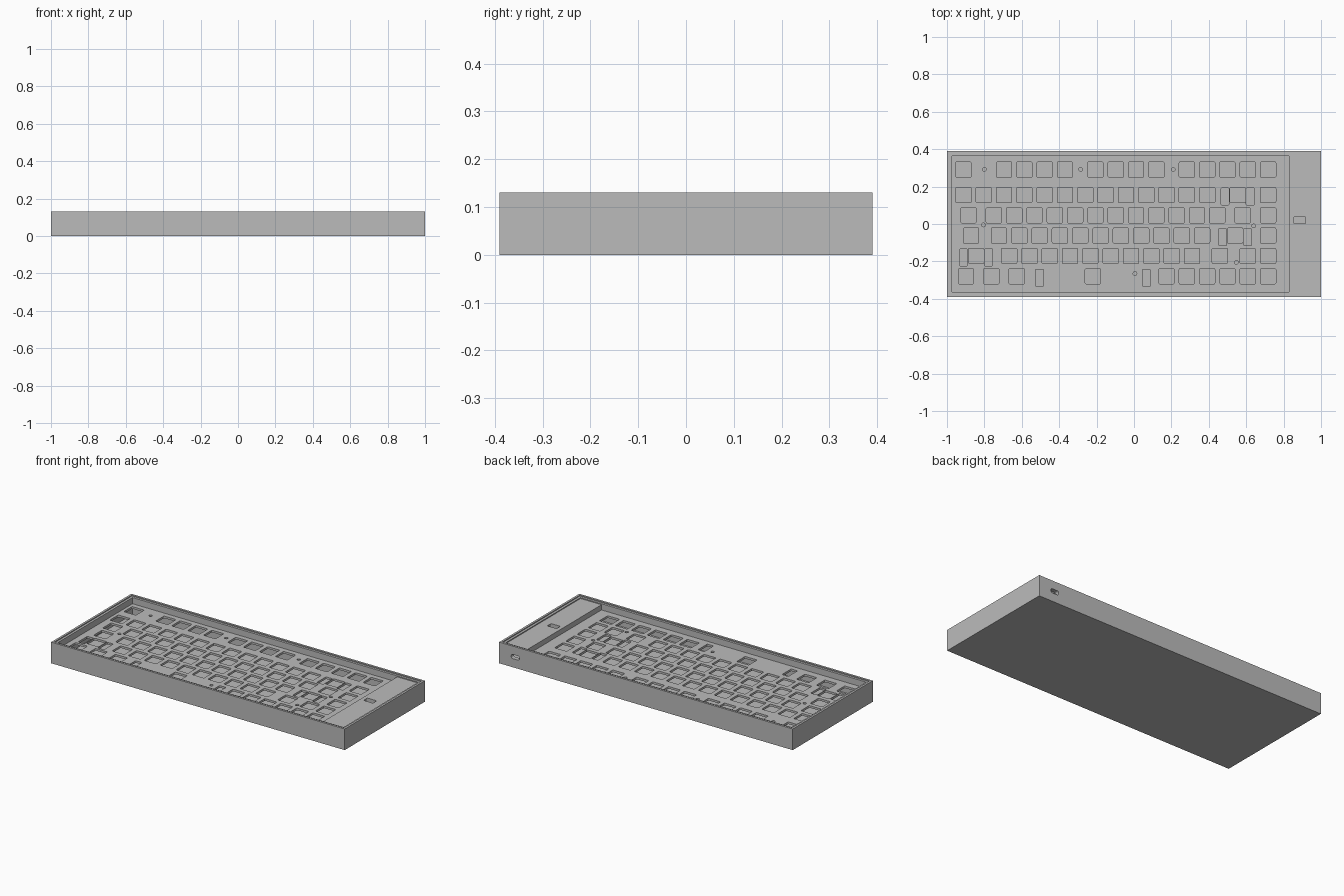
import bpy
import bmesh
from mathutils import Matrix

cube = bpy.data.objects.get("Cube")
if cube:
    bpy.data.objects.remove(cube, do_unlink=True)

UNIT = 0.1086            # key pitch
FIRST_X = -0.912         # centre of the first key column
FLOOR, PLATE_LOW, PLATE_TOP, PANEL_TOP, TOP = 0.02, 0.073, 0.086, 0.118, 0.13

grey = bpy.data.materials.new("grey plastic")
grey.use_nodes = True
grey.diffuse_color = (0.5, 0.5, 0.5, 1)
grey.node_tree.nodes["Principled BSDF"].inputs["Base Color"].default_value = (0.5, 0.5, 0.5, 1)


def make_object(name, bm):
    bmesh.ops.recalc_face_normals(bm, faces=bm.faces)
    mesh = bpy.data.meshes.new(name)
    bm.to_mesh(mesh)
    bm.free()
    mesh.materials.append(grey)
    obj = bpy.data.objects.new(name, mesh)
    bpy.context.collection.objects.link(obj)
    return obj


def add_box(bm, centre, size, axis=2, radius=0.0):
    """Box whose edges along one axis may be rounded."""
    scale = Matrix.Diagonal((*size, 1))
    verts = bmesh.ops.create_cube(bm, size=1, matrix=Matrix.Translation(centre) @ scale)["verts"]
    if radius:
        edges = {e for v in verts for e in v.link_edges}
        along = [e for e in edges
                 if abs((e.verts[0].co - e.verts[1].co)[axis]) > 1e-5]
        bmesh.ops.bevel(bm, geom=along, offset=radius, segments=3, profile=0.5, affect='EDGES')


def cut(target, name, bm):
    cutter = make_object(name, bm)
    cutter.hide_render = True
    cutter.hide_set(True)
    mod = target.modifiers.new(name, 'BOOLEAN')
    mod.operation = 'DIFFERENCE'
    mod.solver = 'EXACT'
    mod.object = cutter


# Case: nested rectangular rings, outside bottom to inside floor
bm = bmesh.new()
rings = []
for inset, z in [(0, 0), (0, TOP), (0.013, TOP), (0.013, 0.124), (0.027, 0.124), (0.027, FLOOR)]:
    hx, hy = 1 - inset, 0.39 - inset
    rings.append([bm.verts.new((sx * hx, sy * hy, z))
                  for sx, sy in ((-1, -1), (1, -1), (1, 1), (-1, 1))])
for low, high in zip(rings, rings[1:]):
    for i in range(4):
        j = (i + 1) % 4
        bm.faces.new((low[i], low[j], high[j], high[i]))
bm.faces.new(rings[0])
bm.faces.new(rings[-1])
case = make_object("case", bm)

# Cable port through the back wall
bm = bmesh.new()
add_box(bm, (0.89, 0.38, 0.066), (0.056, 0.08, 0.026), axis=1, radius=0.011)
cut(case, "port_cutter", bm)

# Switch plate
bm = bmesh.new()
add_box(bm, (-0.07, 0, (PLATE_LOW + PLATE_TOP) / 2), (1.81, 0.73, PLATE_TOP - PLATE_LOW))
plate = make_object("switch_plate", bm)

# Key columns of every row, in key units
rows = [
    (1.25, [0, 2, 3, 4, 5, 6.5, 7.5, 8.5, 9.5, 11, 12, 13, 14, 15]),
    (0, [*range(13), 13.5, 15]),
    (-1, [0.25, *(1.5 + i for i in range(12)), 13.75, 15]),
    (-2, [0.375, *(1.75 + i for i in range(11)), 13.375, 15]),
    (-3, [0.625, *(2.25 + i for i in range(10)), 12.625, 14, 15]),
    (-4, [0.125, 1.375, 2.625, 6.375, *range(10, 16)]),
]
# Wide keys: column, row, stabiliser distance
stabilisers = [(13.5, 0, 0.067), (13.375, -2, 0.067), (0.625, -3, 0.067), (6.375, -4, 0.286)]
screw_holes = [(-0.8, 0.292), (-0.285, 0.292), (0.21, 0.292), (-0.805, -0.005),
               (0.64, -0.01), (0.547, -0.205), (0.005, -0.265)]


def key_place(column, row):
    return FIRST_X + UNIT * column, 0.155 + UNIT * row


bm = bmesh.new()
# The wide backspace replaces the thirteenth single column overlap
for row, columns in rows:
    for column in columns:
        x, y = key_place(column, row)
        add_box(bm, (x, y, PLATE_TOP), (0.082, 0.082, 0.06), radius=0.006)
for column, row, reach in stabilisers:
    x, y = key_place(column, row)
    for side in (-1, 1):
        add_box(bm, (x + side * reach, y - 0.008, PLATE_TOP), (0.043, 0.09, 0.06), radius=0.005)
for x, y in screw_holes:
    bmesh.ops.create_cone(bm, cap_ends=True, segments=16, radius1=0.01, radius2=0.01,
                          depth=0.06, matrix=Matrix.Translation((x, y, PLATE_TOP)))
cut(plate, "plate_cutter", bm)

# Raised side panel with a small window
bm = bmesh.new()
add_box(bm, (0.9025, 0, (PLATE_LOW + PANEL_TOP) / 2), (0.145, 0.73, PANEL_TOP - PLATE_LOW))
panel = make_object("side_panel", bm)
bm = bmesh.new()
add_box(bm, (0.886, 0.02, 0.1), (0.064, 0.037, 0.1), radius=0.006)
cut(panel, "window_cutter", bm)
